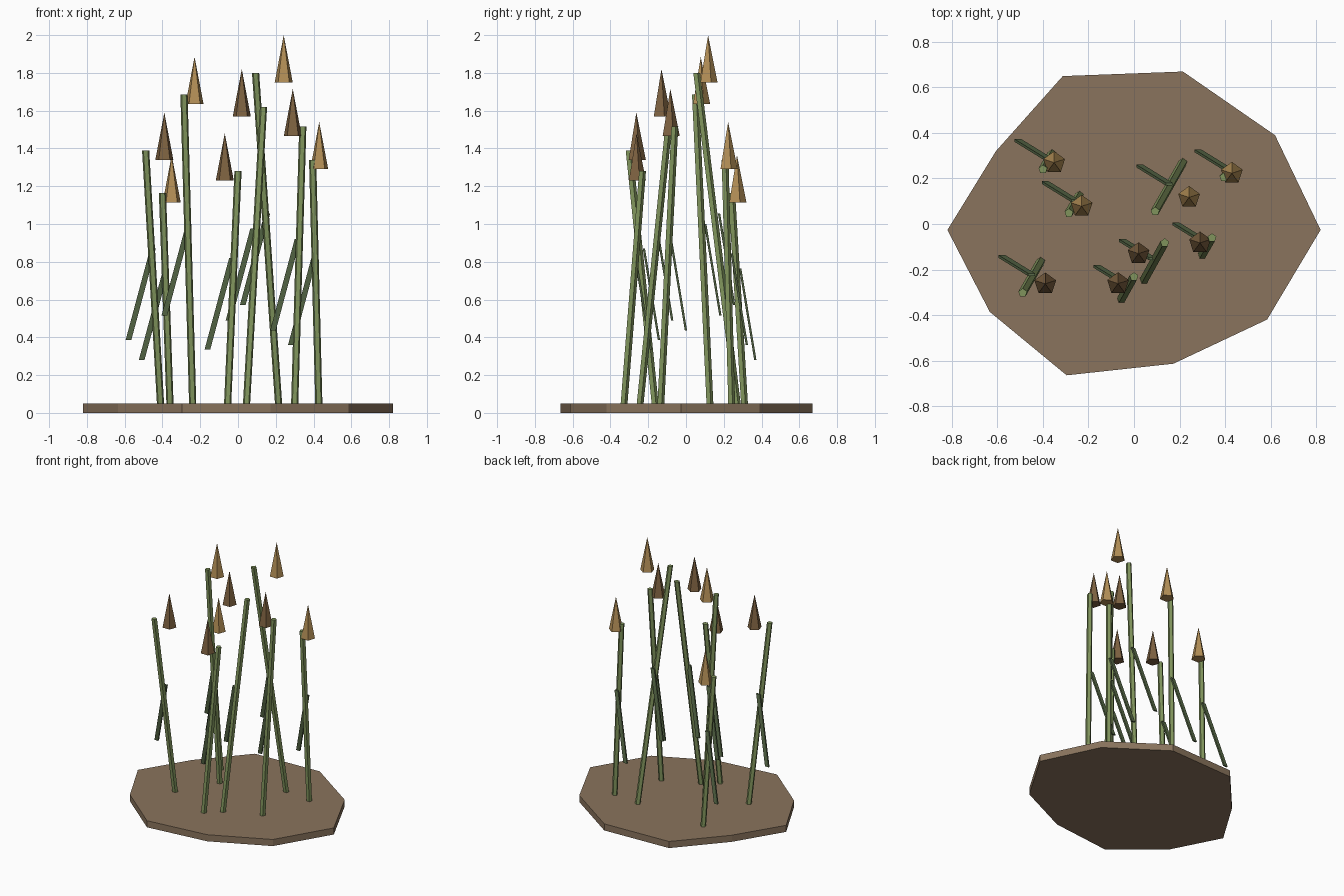
import bpy, bmesh, math
from mathutils import Vector

if "Cube" in bpy.data.objects:
    bpy.data.objects.remove(bpy.data.objects["Cube"])


def srgb(r, g, b):
    return tuple(((c / 255 + 0.055) / 1.055) ** 2.4 for c in (r, g, b)) + (1.0,)


def material(name, rgb):
    m = bpy.data.materials.new(name)
    m.diffuse_color = srgb(*rgb)
    m.use_nodes = True
    m.node_tree.nodes["Principled BSDF"].inputs["Base Color"].default_value = m.diffuse_color
    return m


SOIL = material("soil brown", (138, 116, 93))
STEM = material("stem green", (128, 148, 92))
LEAF = material("leaf dark green", (88, 106, 72))
TAN = material("light tan", (178, 142, 86))
BROWN = material("dark brown", (125, 97, 64))


def loft(name, bottom, top, mat):
    """Closed solid between two rings; a single top point makes a spike."""
    bm = bmesh.new()
    lo = [bm.verts.new(p) for p in bottom]
    hi = [bm.verts.new(p) for p in top]
    n = len(lo)
    bm.faces.new(lo[::-1])
    if len(hi) > 1:
        bm.faces.new(hi)
    for i in range(n):
        j = (i + 1) % n
        if len(hi) > 1:
            bm.faces.new((lo[i], lo[j], hi[j], hi[i]))
        else:
            bm.faces.new((lo[i], lo[j], hi[0]))
    bmesh.ops.recalc_face_normals(bm, faces=bm.faces)
    me = bpy.data.meshes.new(name)
    bm.to_mesh(me)
    bm.free()
    me.materials.append(mat)
    ob = bpy.data.objects.new(name, me)
    bpy.context.collection.objects.link(ob)
    return ob


def pentagon(centre, r):
    return [Vector(centre) + Vector((r * math.sin(-a), r * math.cos(a), 0))
            for a in (i * math.tau / 5 for i in range(5))]


def slab(centre, w, d):
    return [Vector(centre) + Vector((sx * w / 2, sy * d / 2, 0))
            for sx, sy in ((-1, -1), (1, -1), (1, 1), (-1, 1))]


# Ground plate
outline = [(0.82, -0.026), (0.62, 0.39), (0.215, 0.67), (-0.313, 0.65),
           (-0.607, 0.32), (-0.82, -0.026), (-0.634, -0.386),
           (-0.296, -0.665), (0.173, -0.614), (0.585, -0.42)]
loft("ground_plate", [(x, y, 0) for x, y in outline],
     [(x, y, 0.05) for x, y in outline], SOIL)

# Each reed: stem foot (x, y), stem top (x, y, z), head (x, y), leaf foot (x, y, z)
reeds = [
    ((-0.41, -0.165), (-0.489, -0.303, 1.39), (-0.39, -0.263), (-0.58, -0.143, 0.385), BROWN),
    ((-0.36, 0.308), (-0.40, 0.24, 1.165), (-0.351, 0.27), (-0.51, 0.367, 0.28), TAN),
    ((-0.24, 0.125), (-0.286, 0.048, 1.685), (-0.23, 0.078), (-0.39, 0.182, 0.515), TAN),
    ((-0.055, -0.33), (0.0, -0.232, 1.28), (-0.07, -0.262), (-0.162, -0.187, 0.335), BROWN),
    ((0.045, -0.245), (0.135, -0.083, 1.62), (0.02, -0.13), (-0.05, -0.073, 0.49), BROWN),
    ((0.215, 0.27), (0.093, 0.055, 1.80), (0.242, 0.117), (0.025, 0.255, 0.57), TAN),
    ((0.30, -0.135), (0.343, -0.061, 1.515), (0.29, -0.083), (0.185, 0.0, 0.435), BROWN),
    ((0.428, 0.24), (0.395, 0.205, 1.34), (0.43, 0.223), (0.28, 0.322, 0.36), TAN),
]
LEAF_RISE = Vector((0.13, -0.08, 0.485))

for i, (foot, top, head, leaf, head_mat) in enumerate(reeds, 1):
    # Five-sided stem
    loft(f"stem_{i}", pentagon((*foot, 0.045), 0.02), pentagon(top, 0.02), STEM)
    # Pointed head beside the stem tip
    z = top[2] - 0.05
    loft(f"seed_head_{i}", pentagon((*head, z), 0.05), [(*head, z + 0.25)], head_mat)
    # Thin slanted leaf blade
    loft(f"leaf_{i}", slab(leaf, 0.03, 0.012),
         slab(Vector(leaf) + LEAF_RISE, 0.03, 0.012), LEAF)
